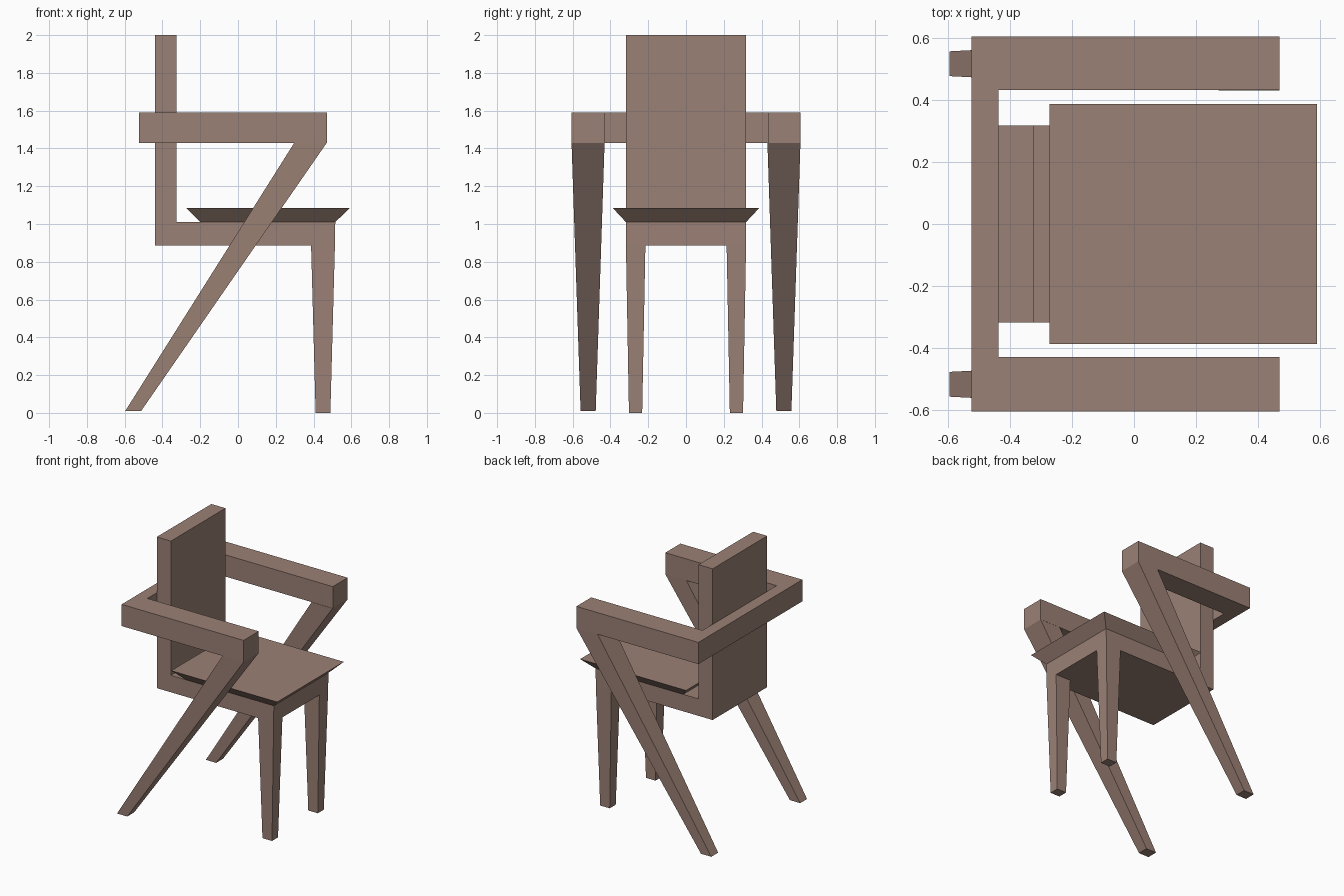
import bpy
import bmesh

if "Cube" in bpy.data.objects:
    bpy.data.objects.remove(bpy.data.objects["Cube"])

wood = bpy.data.materials.new("brown_wood")
wood.diffuse_color = (0.33, 0.22, 0.18, 1)
wood.use_nodes = True
wood.node_tree.nodes["Principled BSDF"].inputs["Base Color"].default_value = wood.diffuse_color


def finish(name, bm):
    bmesh.ops.recalc_face_normals(bm, faces=bm.faces)
    mesh = bpy.data.meshes.new(name)
    bm.to_mesh(mesh)
    bm.free()
    mesh.materials.append(wood)
    obj = bpy.data.objects.new(name, mesh)
    bpy.context.collection.objects.link(obj)
    return obj


def extrude(name, points, offset):
    """Solid made by sweeping a flat outline along an offset."""
    bm = bmesh.new()
    face = bm.faces.new([bm.verts.new(p) for p in points])
    new = bmesh.ops.extrude_face_region(bm, geom=[face], use_keep_orig=True)["geom"]
    bmesh.ops.translate(bm, vec=offset,
                        verts=[g for g in new if isinstance(g, bmesh.types.BMVert)])
    return finish(name, bm)


def taper(name, low, high):
    """Solid between two level rectangles given as (x0, x1, y0, y1, z)."""
    bm = bmesh.new()
    rings = []
    for x0, x1, y0, y1, z in (low, high):
        rings.append([bm.verts.new(p) for p in
                      ((x0, y0, z), (x1, y0, z), (x1, y1, z), (x0, y1, z))])
    a, b = rings
    bm.faces.new(a)
    bm.faces.new(b)
    for i in range(4):
        j = (i + 1) % 4
        bm.faces.new((a[i], a[j], b[j], b[i]))
    return finish(name, bm)


def flip_y(rect, side):
    x0, x1, y0, y1, z = rect
    return (x0, x1, y0, y1, z) if side > 0 else (x0, x1, -y1, -y0, z)


# L-shaped backrest and seat frame
profile = [(-0.44, 0.885), (0.513, 0.885), (0.515, 1.01),
           (-0.325, 1.01), (-0.325, 2.0), (-0.44, 2.0)]
extrude("back_and_seat_frame", [(x, -0.318, z) for x, z in profile], (0, 0.636, 0))

# Flared seat panel
taper("seat", (-0.2, 0.515, -0.318, 0.318, 1.01), (-0.273, 0.592, -0.388, 0.388, 1.085))

# U-shaped armrest wrapping behind the back
outline = [(-0.525, -0.606), (0.47, -0.606), (0.47, -0.43), (-0.438, -0.43),
           (-0.438, 0.433), (0.47, 0.433), (0.47, 0.606), (-0.525, 0.606)]
extrude("armrest", [(x, y, 1.43) for x, y in outline], (0, 0, 0.16))

for side, label in ((1, "left"), (-1, "right")):
    # Straight tapered front legs
    taper("front_leg_" + label,
          flip_y((0.411, 0.489, 0.232, 0.302, 0.0), side),
          flip_y((0.387, 0.513, 0.215, 0.318, 0.885), side))
    # Slanted rear legs rising to the armrest tips
    taper("slanted_leg_" + label,
          flip_y((-0.597, -0.513, 0.478, 0.558, 0.01), side),
          flip_y((0.298, 0.47, 0.431, 0.606, 1.43), side))
